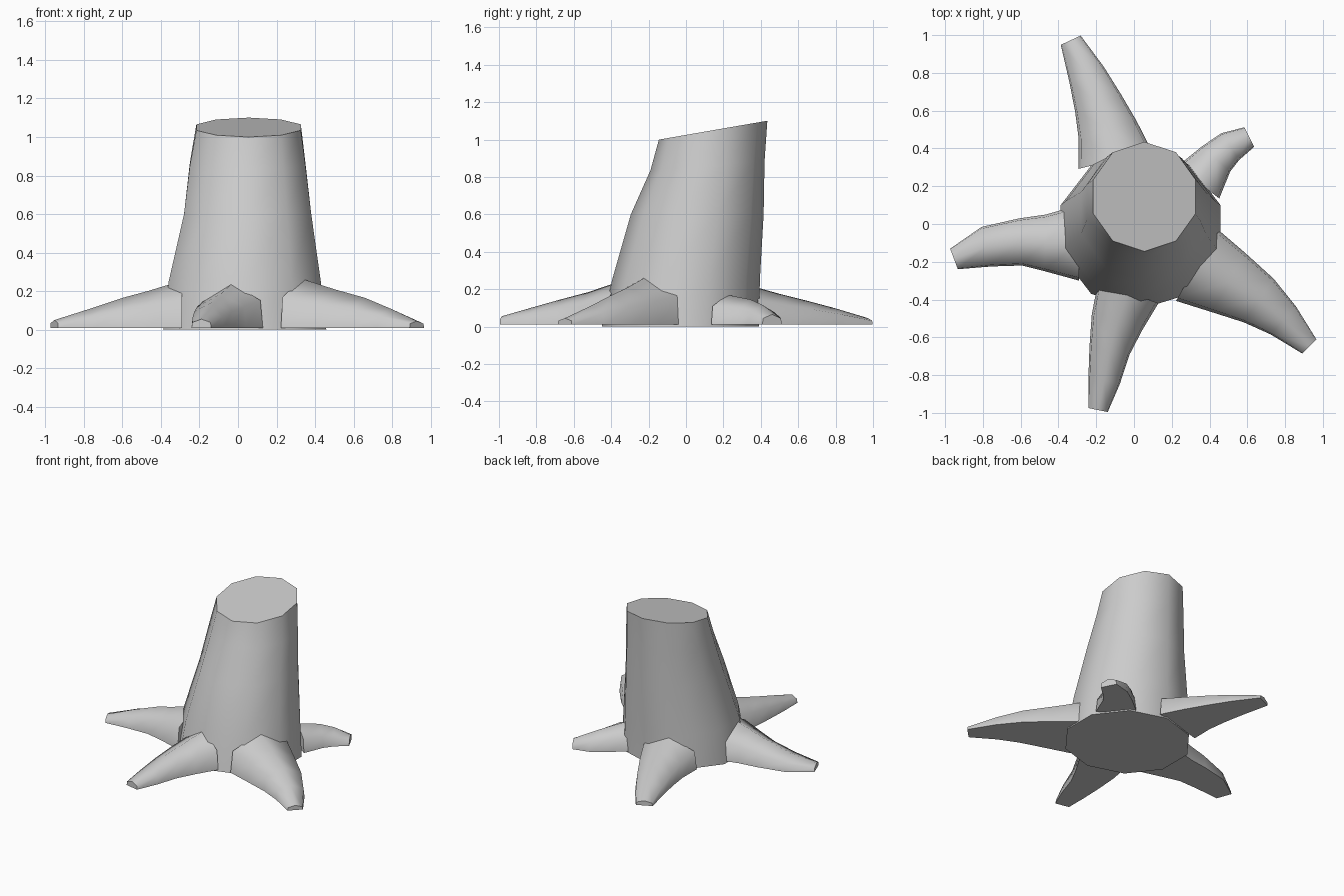
import bpy, bmesh, math
from mathutils import Vector

cube = bpy.data.objects.get("Cube")
if cube:
    bpy.data.objects.remove(cube, do_unlink=True)

# Single plain colour
grey = bpy.data.materials.new("pale_grey")
grey.use_nodes = True
colour = (0.6, 0.6, 0.6, 1)
grey.diffuse_color = colour
grey.node_tree.nodes["Principled BSDF"].inputs["Base Color"].default_value = colour


def loft(name, rings, smooth_angle):
    """Skin a list of rings of points and close both ends."""
    bm = bmesh.new()
    loops = [[bm.verts.new(point) for point in ring] for ring in rings]
    for lower, upper in zip(loops, loops[1:]):
        count = len(lower)
        for i in range(count):
            j = (i + 1) % count
            bm.faces.new((lower[i], lower[j], upper[j], upper[i]))
    bm.faces.new(loops[0])
    bm.faces.new(loops[-1])
    bmesh.ops.recalc_face_normals(bm, faces=bm.faces)
    mesh = bpy.data.meshes.new(name)
    bm.to_mesh(mesh)
    bm.free()
    mesh.materials.append(grey)
    obj = bpy.data.objects.new(name, mesh)
    bpy.context.collection.objects.link(obj)
    bpy.ops.object.select_all(action='DESELECT')
    bpy.context.view_layer.objects.active = obj
    obj.select_set(True)
    bpy.ops.object.shade_smooth_by_angle(angle=math.radians(smooth_angle))
    return obj


def trunk_ring(cx, cy, rx, ry, z, tilt=0.0, sides=10):
    """Oval ring with a corner at the back, optionally rising to the back."""
    ring = []
    for i in range(sides):
        a = math.pi / 2 + math.tau * i / sides
        dy = ry * math.sin(a)
        ring.append((cx + rx * math.cos(a), cy + dy, z + dy * tilt))
    return ring


# Leaning trunk with a slanted cut
loft("trunk", [
    trunk_ring(0.035, -0.03, 0.445, 0.42, 0),
    trunk_ring(0.035, 0.0, 0.415, 0.395, 0.25),
    trunk_ring(0.05, 0.06, 0.347, 0.355, 0.6),
    trunk_ring(0.05, 0.115, 0.315, 0.305, 0.86, 0.08),
    trunk_ring(0.055, 0.145, 0.285, 0.29, 1.05, 0.174),
], 50)

# House-shaped root section: share of half width, share of height
SECTION = ((-1, 0), (-0.92, 0.62), (0, 1), (0.92, 0.62), (1, 0))


def root(name, stations):
    """Tapering root; each station is centre x, centre y, half width, height."""
    centres = [Vector(s[:2]) for s in stations]
    last = len(stations) - 1
    rings = []
    for i, (x, y, width, height) in enumerate(stations):
        along = (centres[min(i + 1, last)] - centres[max(i - 1, 0)]).normalized()
        rings.append([(x - along.y * width * u, y + along.x * width * u,
                       0.01 + (height - 0.01) * v) for u, v in SECTION])
    loft(name, rings, 66)


root("back_root", [
    (-0.1, 0.34, 0.2, 0.22), (-0.14, 0.5, 0.16, 0.175),
    (-0.19, 0.64, 0.13, 0.14), (-0.25, 0.79, 0.1, 0.1),
    (-0.335, 0.973, 0.058, 0.045)])
root("back_left_root", [
    (0.34, 0.22, 0.14, 0.17), (0.435, 0.345, 0.1, 0.145),
    (0.51, 0.41, 0.085, 0.115), (0.61, 0.46, 0.058, 0.065)])
root("right_root", [
    (-0.29, -0.1, 0.2, 0.255), (-0.47, -0.1, 0.15, 0.2),
    (-0.6, -0.095, 0.125, 0.165), (-0.78, -0.12, 0.108, 0.105),
    (-0.953, -0.185, 0.058, 0.05)])
root("front_root", [
    (-0.03, -0.36, 0.17, 0.24), (-0.09, -0.52, 0.14, 0.185),
    (-0.13, -0.67, 0.108, 0.145), (-0.158, -0.83, 0.085, 0.1),
    (-0.19, -0.985, 0.052, 0.055)])
root("front_left_root", [
    (0.33, -0.215, 0.22, 0.265), (0.5, -0.31, 0.18, 0.21),
    (0.66, -0.405, 0.14, 0.165), (0.79, -0.51, 0.1, 0.11),
    (0.928, -0.648, 0.053, 0.045)])
